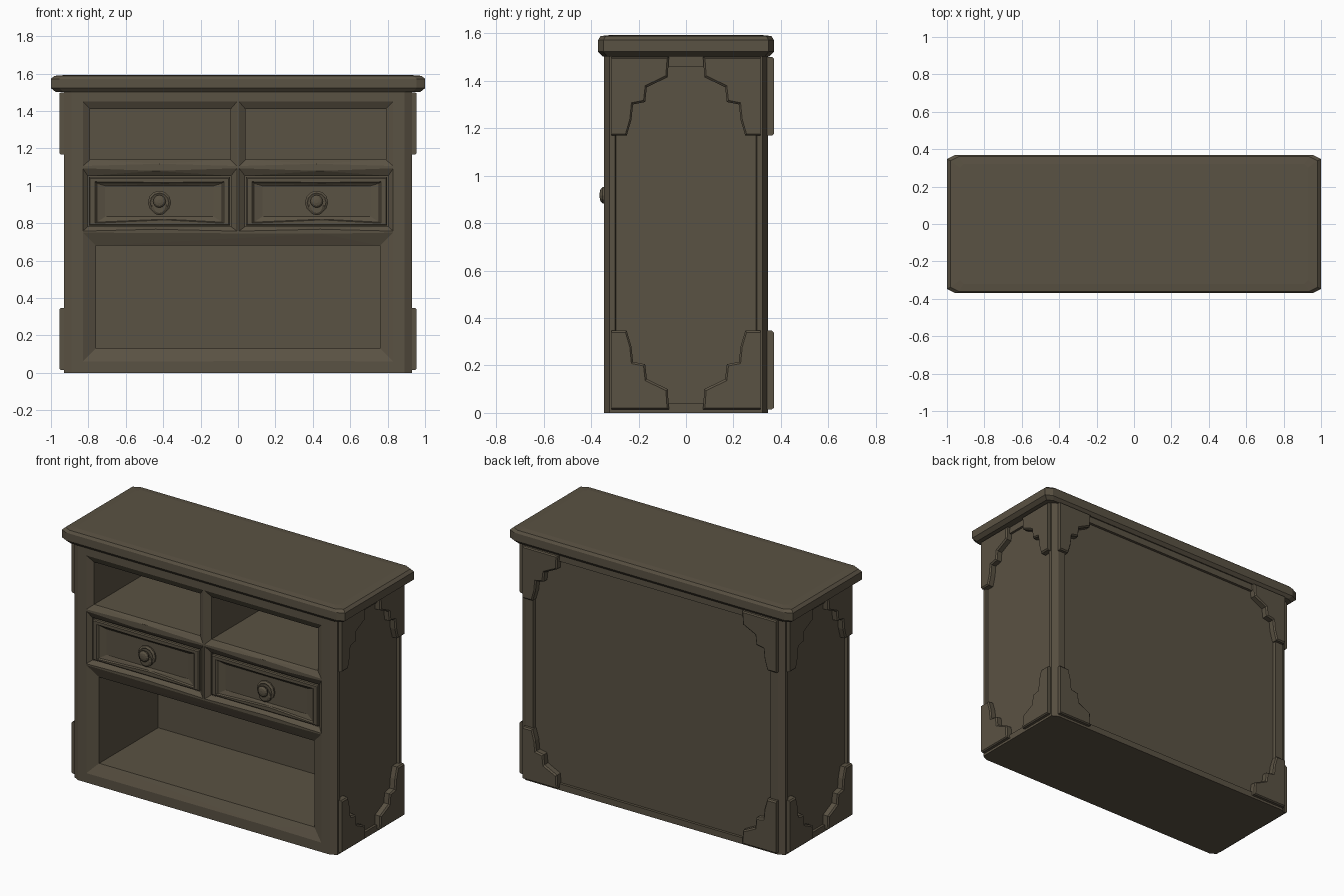
import bpy, bmesh, math

if "Cube" in bpy.data.objects:
    bpy.data.objects.remove(bpy.data.objects["Cube"])

wood = bpy.data.materials.new("dark_brown_wood")
wood.diffuse_color = (0.102, 0.084, 0.056, 1)
wood.use_nodes = True
wood.node_tree.nodes["Principled BSDF"].inputs["Base Color"].default_value = wood.diffuse_color


def loft(name, rings):
    """Skin a list of equal-length point rings and cap both ends."""
    bm = bmesh.new()
    vr = [[bm.verts.new(p) for p in r] for r in rings]
    n = len(vr[0])
    for a, b in zip(vr, vr[1:]):
        for i in range(n):
            j = (i + 1) % n
            bm.faces.new((a[i], a[j], b[j], b[i]))
    bm.faces.new(vr[0])
    bm.faces.new(vr[-1])
    bmesh.ops.triangulate(bm, faces=[f for f in bm.faces if len(f.verts) == 4 and n == 6])
    bmesh.ops.recalc_face_normals(bm, faces=bm.faces)
    me = bpy.data.meshes.new(name)
    bm.to_mesh(me)
    bm.free()
    me.materials.append(wood)
    ob = bpy.data.objects.new(name, me)
    bpy.context.collection.objects.link(ob)
    return ob


def octagon(hx, hy, cx, cy, z):
    """Rectangle footprint with cut corners."""
    return [(hx, -hy + cy, z), (hx, hy - cy, z), (hx - cx, hy, z), (-hx + cx, hy, z),
            (-hx, hy - cy, z), (-hx, -hy + cy, z), (-hx + cx, -hy, z), (hx - cx, -hy, z)]


def rect(x0, x1, z0, z1, y, xm=None, db=0, dt=0):
    """Upright rectangle; the middle points can be shifted to show wear."""
    xm = (x0 + x1) / 2 if xm is None else xm
    return [(x0, y, z0), (xm, y, z0 + db), (x1, y, z0),
            (x1, y, z1), (xm, y, z1 + dt), (x0, y, z1)]


def cut(target, cutter):
    cutter.hide_render = True
    m = target.modifiers.new("cut", "BOOLEAN")
    m.operation, m.solver, m.object = "DIFFERENCE", "EXACT", cutter
    bpy.context.view_layer.objects.active = target
    bpy.ops.object.modifier_apply(modifier=m.name)
    bpy.data.objects.remove(cutter)


def opening(outer, inner, depth, back, xm, db, dt):
    """Cutter with a chamfered mouth on the front face."""
    return loft("cutter", [rect(*outer, -0.42, xm, db, dt), rect(*outer, -0.345, xm, db, dt),
                           rect(*inner, -0.345 + depth, xm), rect(*inner, back, xm)])


# Carcass with cut vertical corners
body = loft("cabinet_body", [octagon(0.93, 0.345, 0.04, 0.022, 0),
                             octagon(0.93, 0.345, 0.04, 0.022, 1.51)])

# Lower shelf space
cut(body, opening((-0.83, 0.83, 0.06, 0.75), (-0.76, 0.76, 0.13, 0.68), 0.03, 0.28, 0.45, 0.004, -0.006))

# Upper shelf spaces and drawer holes
for s in (-1, 1):
    def span(a, b):
        return (a, b) if s > 0 else (-b, -a)
    cut(body, opening((*span(0.006, 0.83), 1.106, 1.45), (*span(0.04, 0.79), 1.14, 1.41),
                      0.022, 0.28, s * 0.42, 0.012, 0))
    cut(body, opening((*span(0.006, 0.83), 0.758, 1.094), (*span(0.037, 0.803), 0.782, 1.053),
                      0.022, -0.2, s * 0.44, 0.01, -0.014))

# Shallow sunken panels on the sides and the back
for s in (-1, 1):
    cut(body, loft("cutter", [[(s * x, -b, 0.04), (s * x, b, 0.04), (s * x, b, 1.46), (s * x, -b, 1.46)]
                              for x, b in ((0.915, 0.295), (0.96, 0.308))]))
cut(body, loft("cutter", [[(-b, y, 0.04), (b, y, 0.04), (b, y, 1.46), (-b, y, 1.46)]
                          for y, b in ((0.328, 0.835), (0.38, 0.85))]))

# Overhanging top with bevelled rim
loft("top_slab", [octagon(0.975, 0.352, 0.04, 0.02, 1.502), octagon(1.0, 0.37, 0.045, 0.022, 1.522),
                  octagon(1.0, 0.37, 0.045, 0.022, 1.572), octagon(0.982, 0.36, 0.045, 0.022, 1.588),
                  octagon(0.93, 0.32, 0.02, 0.02, 1.592)])

# Drawers with sunken fronts and round pulls
for s, side in ((-1, "left"), (1, "right")):
    c = s * 0.42

    def face(hw, z0, z1, y, db=0, dt=0):
        return rect(c - hw, c + hw, z0, z1, y, c + 0.03, db, dt)
    loft(side + "_drawer", [face(0.376, 0.788, 1.046, -0.2), face(0.376, 0.788, 1.046, -0.327),
                            face(0.37, 0.794, 1.04, -0.333), face(0.345, 0.80, 1.022, -0.333, 0.018, -0.004),
                            face(0.335, 0.806, 1.014, -0.322, 0.016, -0.003),
                            face(0.29, 0.835, 1.0, -0.312)])

    def turned(name, cz, profile, n):
        loft(name, [[(c + r * math.cos(2 * math.pi * i / n), y, cz + r * math.sin(2 * math.pi * i / n))
                     for i in range(n)] for r, y in profile])
    turned(side + "_pull_plate", 0.912, [(0.06, -0.30), (0.062, -0.322), (0.05, -0.33), (0.042, -0.326)], 12)
    turned(side + "_pull_drop", 0.885, [(0.042, -0.30), (0.042, -0.332), (0.03, -0.34)], 12)
    turned(side + "_pull_knob", 0.917, [(0.022, -0.31), (0.022, -0.335), (0.034, -0.343),
                                        (0.034, -0.352), (0.024, -0.361), (0.01, -0.364)], 12)

# Stepped corner brackets: (distance from post edge, distance from top or bottom)
steps = [(0, 0), (0.243, 0), (0.238, 0.085), (0.15, 0.128), (0.143, 0.19),
         (0.092, 0.2), (0.085, 0.265), (0.065, 0.332), (0, 0.332)]
small = [(0, 0.006), (0.235, 0.006), (0.23, 0.079), (0.143, 0.121), (0.136, 0.183),
         (0.085, 0.193), (0.078, 0.262), (0.06, 0.324), (0, 0.324)]


def bracket(name, place):
    loft(name, [[place(u, v, d) for u, v in pts]
                for pts, d in ((steps, -0.03), (steps, 0.017), (small, 0.025))])


for level in ("upper", "lower"):
    def height(v, up=(level == "upper")):
        return 1.5 - v if up else 0.015 + v
    for s, side in ((-1, "left"), (1, "right")):
        for t, end in ((-1, "front"), (1, "rear")):
            bracket(f"{side}_{end}_{level}_bracket",
                    lambda u, v, d: (s * (0.93 + d), t * (0.315 - u), height(v)))
        bracket(f"back_{side}_{level}_bracket",
                lambda u, v, d: (s * (0.895 - u), 0.345 + d, height(v)))
